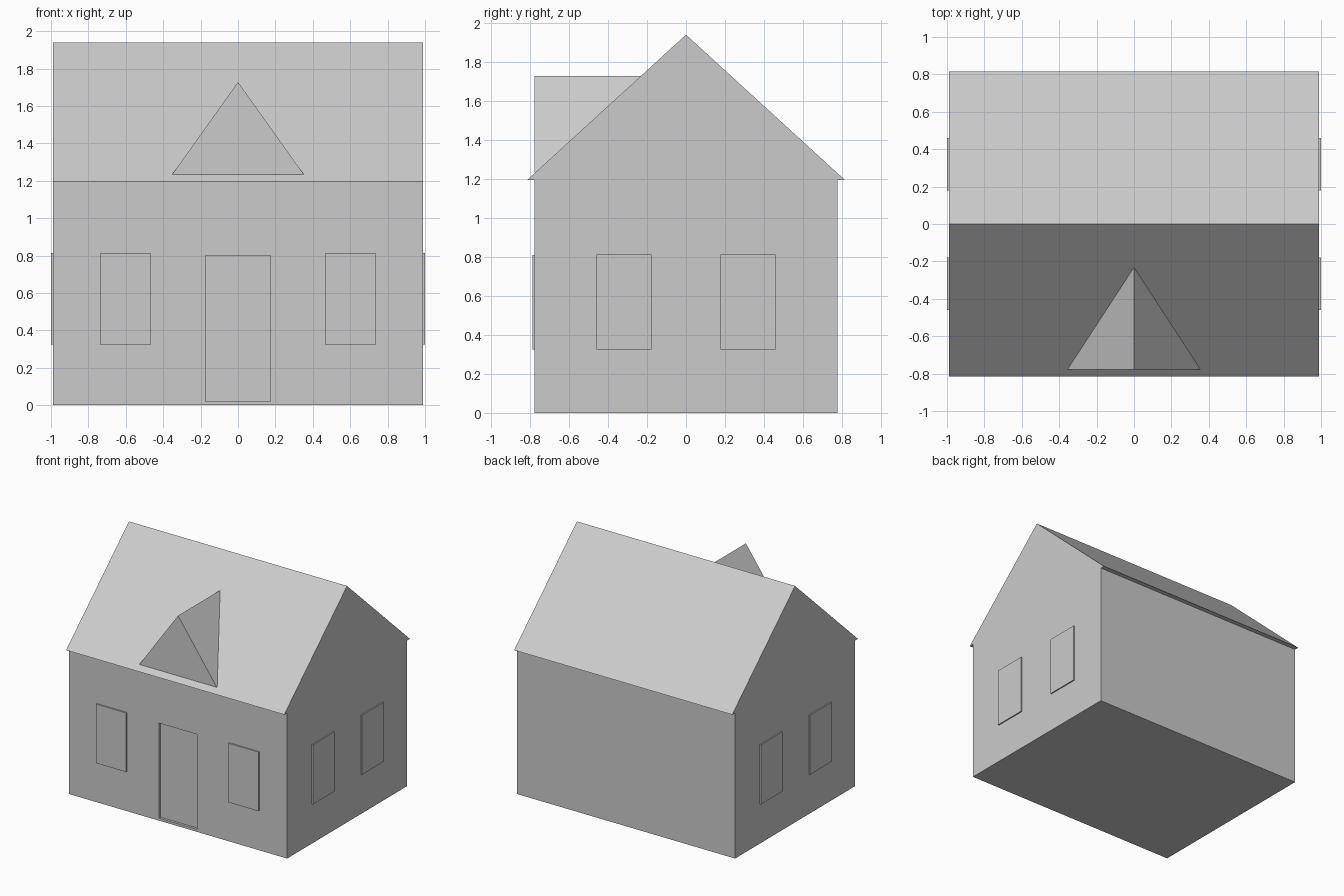
import bpy, bmesh
from mathutils import Vector

if "Cube" in bpy.data.objects:
    bpy.data.objects.remove(bpy.data.objects["Cube"])


def extrude(name, points, offset):
    """Solid made by sweeping a flat outline along an offset vector."""
    bm = bmesh.new()
    face = bm.faces.new([bm.verts.new(p) for p in points])
    new = bmesh.ops.extrude_face_region(bm, geom=[face])["geom"]
    bmesh.ops.translate(bm, vec=Vector(offset),
                        verts=[v for v in new if isinstance(v, bmesh.types.BMVert)])
    # restore the starting cap if the extrusion consumed it
    edges = [e for e in bm.edges if e.is_boundary]
    if edges:
        bmesh.ops.holes_fill(bm, edges=edges)
    bmesh.ops.recalc_face_normals(bm, faces=bm.faces)
    mesh = bpy.data.meshes.new(name)
    bm.to_mesh(mesh)
    bm.free()
    obj = bpy.data.objects.new(name, mesh)
    bpy.context.collection.objects.link(obj)
    return obj


def box(name, lo, hi):
    (x0, y0, z0), (x1, y1, z1) = lo, hi
    return extrude(name, [(x0, y0, z0), (x1, y0, z0), (x1, y1, z0), (x0, y1, z0)],
                   (0, 0, z1 - z0))


HX, HY, EAVE, RIDGE = 0.99, 0.777, 1.195, 1.94
OVER = 0.815

# House: walls and gabled roof with small eaves, one profile along x
half = [(HY, 0), (HY, EAVE), (OVER, EAVE)]
profile = half + [(0, RIDGE)] + [(-y, z) for y, z in reversed(half)]
house = extrude("house", [(-HX, y, z) for y, z in profile], (2 * HX, 0, 0))

# Shallow door recess
cutter = box("door_cutter", (-0.174, -HY - 0.1, 0.02), (0.174, -HY + 0.02, 0.80))
cutter.hide_render = True
cutter.hide_set(True)
cut = house.modifiers.new("door_recess", "BOOLEAN")
cut.operation = "DIFFERENCE"
cut.solver = "EXACT"
cut.object = cutter

# Triangular dormer running back into the roof
extrude("dormer", [(-0.352, -HY, 1.234), (0.352, -HY, 1.234), (0, -HY, 1.728)],
        (0, HY - 0.232, 0))

# Raised windows: two in front, two on each side wall
for sx, side in ((-1, "left"), (1, "right")):
    xs = sorted((sx * 0.465, sx * 0.737))
    box(f"front_window_{side}", (xs[0], -HY - 0.011, 0.325), (xs[1], -HY + 0.01, 0.81))
    for sy, end in ((-1, "front"), (1, "back")):
        x = sorted((sx * (HX - 0.01), sx * 1.0))
        y = sorted((sy * 0.178, sy * 0.459))
        box(f"{side}_window_{end}", (x[0], y[0], 0.325), (x[1], y[1], 0.813))
